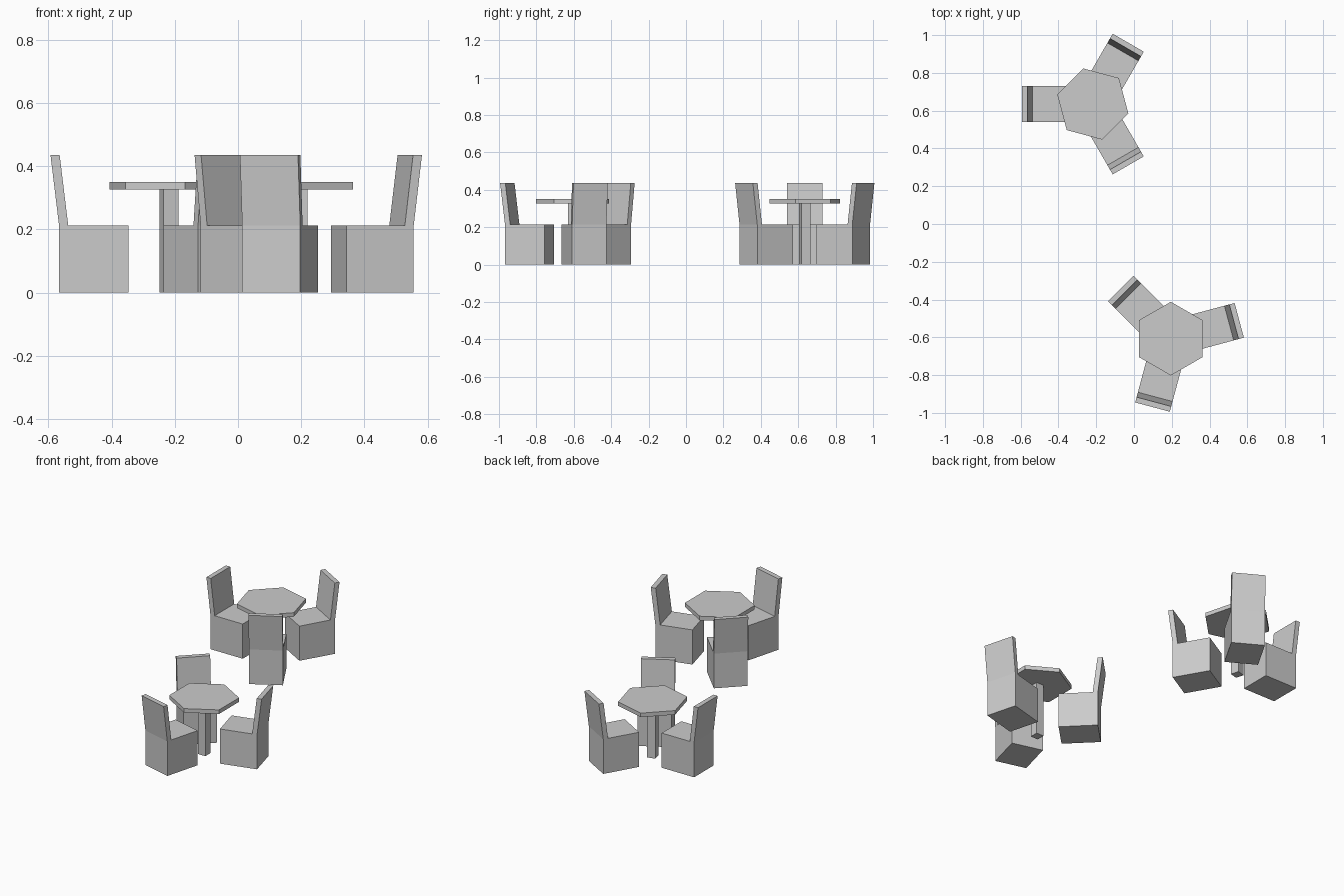
import bpy
import bmesh
from math import radians
from mathutils import Matrix

old = bpy.data.objects.get("Cube")
if old:
    bpy.data.objects.remove(old, do_unlink=True)

GREY = (0.6, 0.6, 0.6, 1.0)
grey = bpy.data.materials.new("light grey")
grey.use_nodes = True
grey.diffuse_color = GREY
grey.node_tree.nodes["Principled BSDF"].inputs["Base Color"].default_value = GREY


def add_object(name, bm, centre, angle):
    """Turn the mesh into an object standing at the table centre."""
    bmesh.ops.recalc_face_normals(bm, faces=bm.faces)
    mesh = bpy.data.meshes.new(name)
    bm.to_mesh(mesh)
    bm.free()
    mesh.materials.append(grey)
    obj = bpy.data.objects.new(name, mesh)
    obj.location = (*centre, 0)
    obj.rotation_euler.z = radians(angle)
    bpy.context.collection.objects.link(obj)


def add_chair(name, centre, angle):
    # Side profile (distance from table, height), extruded across the width
    profile = [(0.128, 0), (0.348, 0), (0.348, 0.213), (0.375, 0.435),
               (0.346, 0.435), (0.319, 0.213), (0.128, 0.213)]
    width = 0.19
    bm = bmesh.new()
    side = bm.faces.new([bm.verts.new((x, -width / 2, z)) for x, z in profile])
    grown = bmesh.ops.extrude_face_region(bm, geom=[side], use_keep_orig=True)
    verts = [v for v in grown["geom"] if isinstance(v, bmesh.types.BMVert)]
    bmesh.ops.translate(bm, verts=verts, vec=(0, width, 0))
    add_object(name, bm, centre, angle)


def add_table(name, centre, angle):
    # Hexagonal top
    bm = bmesh.new()
    bmesh.ops.create_cone(bm, cap_ends=True, segments=6, radius1=0.195,
                          radius2=0.195, depth=0.025,
                          matrix=Matrix.Translation((0, 0, 0.338)))
    add_object(name + "_top", bm, centre, angle)
    # Square pedestal
    bm = bmesh.new()
    bmesh.ops.create_cube(bm, size=1, matrix=Matrix.Translation((0, 0, 0.163))
                          @ Matrix.Diagonal((0.05, 0.05, 0.326, 1)))
    add_object(name + "_pedestal", bm, centre, angle)


# Each set: name, table centre, table turn, first chair direction
sets = [("back", (-0.218, 0.635), 15, 60),
        ("front", (0.195, -0.607), 0, 15)]
for label, centre, turn, first in sets:
    add_table(label + "_table", centre, turn)
    for i in range(3):
        add_chair(f"{label}_chair_{i + 1}", centre, first + 120 * i)
